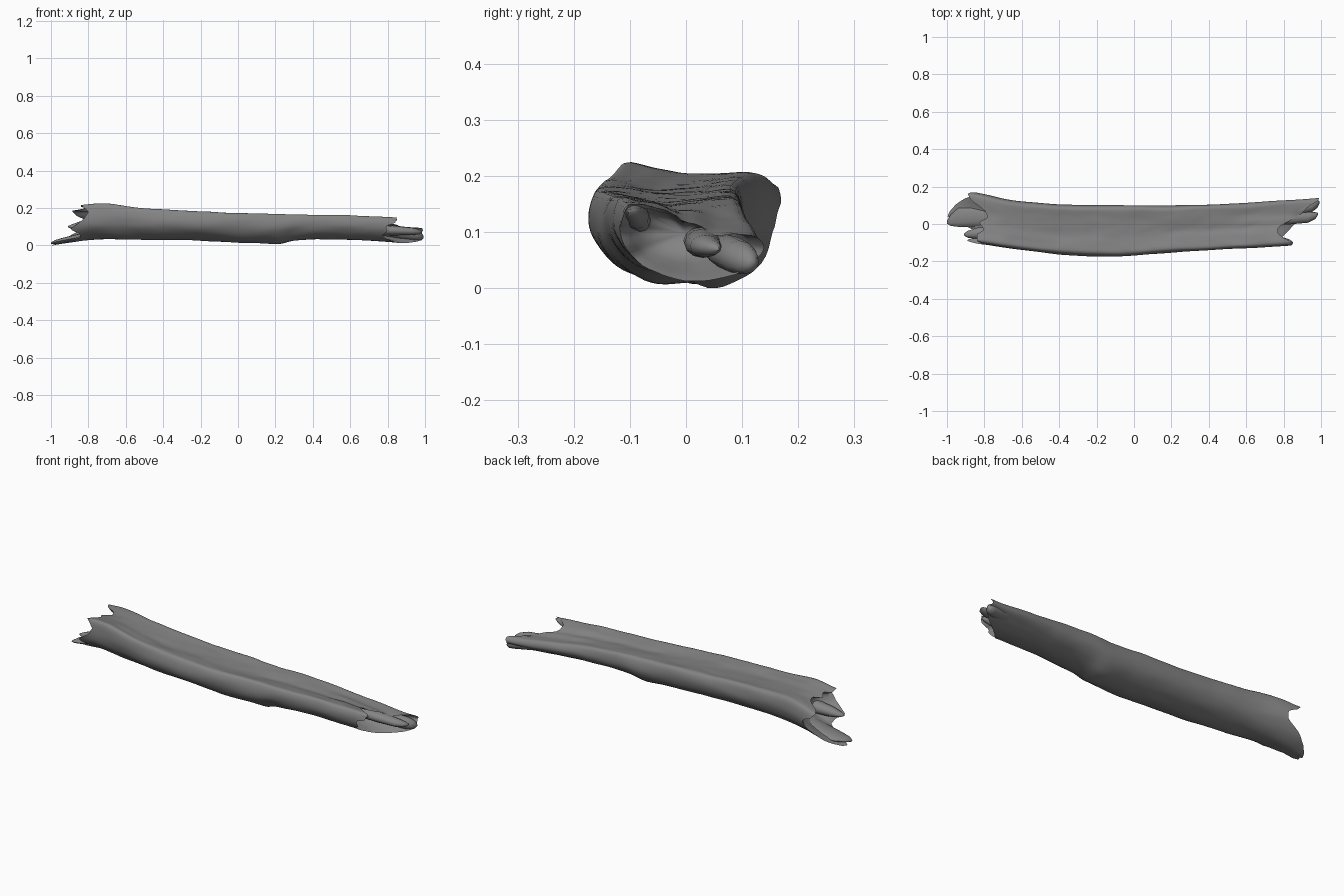
import bpy, bmesh, math
from mathutils import Vector, noise


def interp(table, x):
    """Piecewise-linear lookup in a list of tuples, first item is the key."""
    if x <= table[0][0]:
        return table[0][1:]
    for a, b in zip(table, table[1:]):
        if x <= b[0]:
            t = (x - a[0]) / (b[0] - a[0])
            return tuple(p + (q - p) * t for p, q in zip(a[1:], b[1:]))
    return table[-1][1:]


# Trunk stations: x, front y, back y, bottom z, top z
STATIONS = [
    (-1.0, -0.085, 0.190, 0.0, 0.19), (-0.88, -0.10, 0.177, 0.018, 0.20),
    (-0.8, -0.11, 0.162, 0.03, 0.215), (-0.7, -0.126, 0.136, 0.032, 0.218),
    (-0.6, -0.138, 0.12, 0.032, 0.207), (-0.4, -0.164, 0.106, 0.03, 0.192),
    (-0.25, -0.172, 0.10, 0.026, 0.184), (-0.1, -0.174, 0.10, 0.020, 0.179),
    (0.0, -0.17, 0.10, 0.017, 0.174), (0.1, -0.162, 0.10, 0.014, 0.171),
    (0.23, -0.15, 0.10, 0.004, 0.169), (0.28, -0.146, 0.103, 0.028, 0.168),
    (0.4, -0.142, 0.105, 0.032, 0.167), (0.6, -0.13, 0.112, 0.03, 0.163),
    (0.8, -0.12, 0.127, 0.02, 0.153), (1.0, -0.10, 0.140, 0.006, 0.142)]
# Broken ends: position round the section (0 front rim, .33 bottom,
# .66 back rim, then across the top), left x, right x
ENDS = [
    (0.0, -0.84, 0.85), (0.05, -0.80, 0.84), (0.09, -0.83, 0.79),
    (0.14, -0.90, 0.80), (0.19, -0.85, 0.77), (0.24, -0.84, 0.80),
    (0.28, -0.93, 0.83), (0.31, -1.0, 0.85), (0.35, -0.985, 0.89),
    (0.40, -0.95, 0.95), (0.46, -0.90, 0.99), (0.51, -0.82, 0.985),
    (0.56, -0.81, 0.98), (0.61, -0.86, 0.99), (0.66, -0.89, 0.985),
    (0.71, -0.87, 0.93), (0.76, -0.80, 0.90), (0.81, -0.78, 0.84),
    (0.86, -0.83, 0.77), (0.91, -0.80, 0.77), (0.95, -0.84, 0.80),
    (1.0, -0.84, 0.85)]
N, M, RIM = 60, 70, math.radians(27)

# Dark grey bark
bark = bpy.data.materials.new("bark")
bark.diffuse_color = (0.23, 0.23, 0.23, 1)


def section(x, u):
    """Point on the split-trunk skin: round belly, flat worn top."""
    yf, yb, zb, zt = interp(STATIONS, x)
    yc, ry, zc = (yf + yb) / 2, (yb - yf) / 2, zb + 0.66 * (zt - zb)
    rim = (zt - zc) / math.sin(RIM)
    right = min(1, max(0, (x - 0.1) / 0.8))
    left = min(1, max(0, (-0.45 - x) / 0.25))
    if u < 0.66:
        a = math.pi - RIM + (math.pi + 2 * RIM) * u / 0.66
        y, s = yc + ry * math.cos(a), math.sin(a)
        z = zc + s * (rim if s > 0 else zc - zb)
    else:
        v = (u - 0.66) / 0.34
        y = yc + ry * math.cos(RIM) * (1 - 2 * v)
        z = zt - 0.014 * math.sin(math.pi * v)
        # long crack in the worn face
        z -= 0.018 * right * math.exp(-((v - 0.55) / 0.09) ** 2)
    # back half of the right end has split away lower
    back = min(1, max(0, (y + 0.02) / 0.06))
    if z > 0.05:
        z -= (z - 0.05) * 0.5 * right ** 2 * back
    # left end rises at the front rim and dips at the back
    if z > zc:
        z -= left * 0.1 * (y - 0.02) * (z - zc) / (zt - zc)
    n = noise.noise(Vector((x * 5, y * 14, z * 14)))
    fine = noise.noise(Vector((x * 16, y * 30, z * 30)))
    return Vector((x, y + 0.004 * n, max(0, z + 0.005 * n + 0.003 * fine)))


def centre(x):
    yf, yb, zb, zt = interp(STATIONS, x)
    return Vector((x, (yf + yb) / 2, zb + 0.55 * (zt - zb)))


def smooth_object(name, bm, angle):
    bmesh.ops.recalc_face_normals(bm, faces=bm.faces)
    me = bpy.data.meshes.new(name)
    bm.to_mesh(me)
    bm.free()
    me.materials.append(bark)
    ob = bpy.data.objects.new(name, me)
    bpy.context.collection.objects.link(ob)
    bpy.ops.object.select_all(action='DESELECT')
    ob.select_set(True)
    bpy.context.view_layer.objects.active = ob
    bpy.ops.object.shade_smooth_by_angle(angle=math.radians(angle))
    return ob


def bridge(bm, r0, r1):
    k = len(r0)
    for i in range(k):
        bm.faces.new((r0[i], r0[(i + 1) % k], r1[(i + 1) % k], r1[i]))


# Trunk skin, with jagged ends hollowed inwards
bm = bmesh.new()
us = [i / N for i in range(N)]
ends = [interp(ENDS, u) for u in us]
rings = []
for j in range(M + 1):
    t = j / M
    rings.append([bm.verts.new(section(l + (r - l) * t, u))
                  for u, (l, r) in zip(us, ends)])
for a, b in zip(rings, rings[1:]):
    bridge(bm, a, b)
# soften the rims and the kinks between stations
inner = [v for r in rings[1:-1] for v in r]
for _ in range(3):
    bmesh.ops.smooth_vert(bm, verts=inner, factor=0.5, use_axis_y=True, use_axis_z=True)
for side, base, edge in ((0, -0.74, rings[0]), (1, 0.70, rings[-1])):
    for scale, depth in ((0.84, 0.25), (0.70, 0.7), (0.4, 0.95)):
        ring = []
        for u, e in zip(us, ends):
            x = e[side] + (base - e[side]) * depth
            ring.append(bm.verts.new(centre(x).lerp(section(x, u), scale)))
        bridge(bm, edge, ring)
        edge = ring
    tip = bm.verts.new(centre(base))
    for i in range(N):
        bm.faces.new((edge[i], edge[(i + 1) % N], tip))
smooth_object("split_trunk", bm, 60)


# Splinters standing out of the broken ends: name, path of (x, y, z, ry, rz)
def splinter(name, path, k=12):
    bm = bmesh.new()
    rows = []
    for x, y, z, ry, rz in path:
        rows.append([bm.verts.new((x, y + ry * math.cos(a), max(0, z + rz * math.sin(a))))
                     for a in (2 * math.pi * i / k for i in range(k))])
    for a, b in zip(rows, rows[1:]):
        bridge(bm, a, b)
    bm.faces.new(rows[0])
    bm.faces.new(rows[-1])
    smooth_object(name, bm, 60)


splinter("right_inner_splinter", [(0.68, 0.03, 0.085, 0.035, 0.025), (0.82, 0.03, 0.08, 0.033, 0.026),
                                  (0.93, 0.035, 0.075, 0.028, 0.02), (0.97, 0.045, 0.072, 0.018, 0.013),
                                  (0.985, 0.055, 0.07, 0.004, 0.003)])
splinter("right_back_splinter", [(0.72, 0.05, 0.08, 0.03, 0.02), (0.86, 0.075, 0.065, 0.038, 0.03),
                                 (0.95, 0.095, 0.055, 0.032, 0.03), (0.98, 0.108, 0.048, 0.022, 0.022),
                                 (0.992, 0.115, 0.045, 0.006, 0.006)])
splinter("right_front_splinter", [(0.66, -0.075, 0.115, 0.015, 0.02), (0.78, -0.088, 0.128, 0.022, 0.022),
                                  (0.83, -0.097, 0.136, 0.015, 0.013), (0.85, -0.10, 0.138, 0.004, 0.003)])
splinter("left_front_splinter", [(-0.72, -0.05, 0.11, 0.04, 0.035), (-0.84, -0.05, 0.105, 0.03, 0.025),
                                 (-0.89, -0.055, 0.1, 0.018, 0.012), (-0.91, -0.057, 0.1, 0.004, 0.003)])
splinter("left_bottom_splinter", [(-0.74, 0.035, 0.07, 0.045, 0.02), (-0.86, 0.04, 0.042, 0.055, 0.018),
                                  (-0.94, 0.035, 0.026, 0.05, 0.014), (-0.98, 0.02, 0.018, 0.03, 0.01),
                                  (-1.0, 0.01, 0.012, 0.008, 0.004)])
